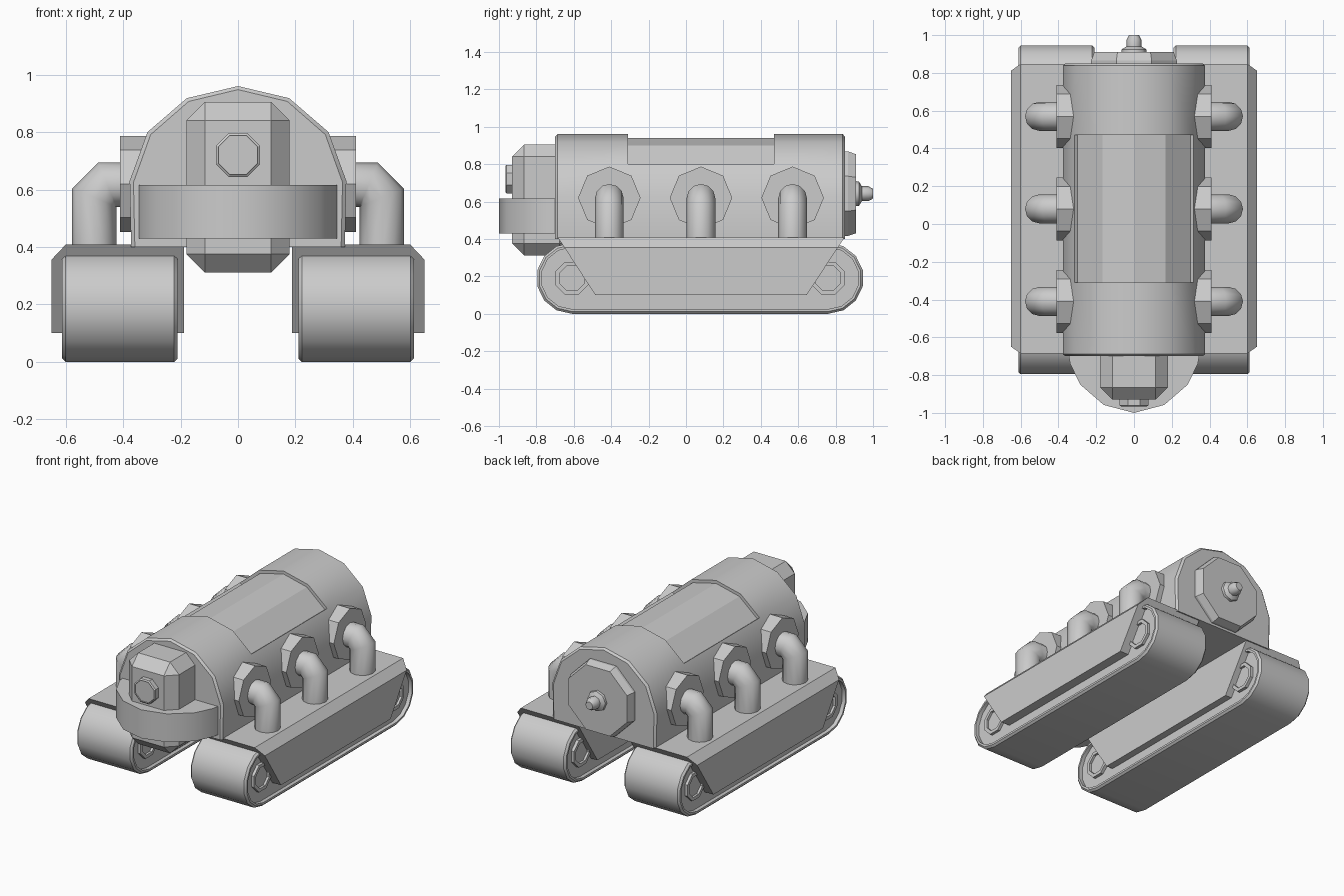
import bpy, bmesh, math
from mathutils import Vector

if "Cube" in bpy.data.objects:
    bpy.data.objects.remove(bpy.data.objects["Cube"])


def loft(name, sections, smooth=35):
    """Skin a list of matching closed sections and cap both ends."""
    bm = bmesh.new()
    rings = [[bm.verts.new(p) for p in s] for s in sections]
    n = len(rings[0])
    for a, b in zip(rings, rings[1:]):
        for i in range(n):
            j = (i + 1) % n
            bm.faces.new((a[i], a[j], b[j], b[i]))
    bm.faces.new(rings[0])
    bm.faces.new(rings[-1])
    bmesh.ops.remove_doubles(bm, verts=bm.verts, dist=1e-5)
    bmesh.ops.recalc_face_normals(bm, faces=bm.faces)
    me = bpy.data.meshes.new(name)
    bm.to_mesh(me)
    bm.free()
    ob = bpy.data.objects.new(name, me)
    bpy.context.collection.objects.link(ob)
    if smooth:
        bpy.ops.object.select_all(action='DESELECT')
        ob.select_set(True)
        bpy.context.view_layer.objects.active = ob
        bpy.ops.object.shade_smooth_by_angle(angle=math.radians(smooth))
    return ob


def ring(n, r, turn=0.0):
    """Regular polygon as 2D points."""
    return [(r * math.cos(2 * math.pi * (i + turn) / n),
             r * math.sin(2 * math.pi * (i + turn) / n)) for i in range(n)]


def lathe(name, axis, centre, steps, n=8, turn=0.0, smooth=0):
    """Turned part along x or y; steps are (radius, position on the axis)."""
    secs = []
    for r, d in steps:
        if axis == 'x':
            secs.append([(d, centre[0] + u, centre[1] + v) for u, v in ring(n, r, turn)])
        else:
            secs.append([(centre[0] + u, d, centre[1] + v) for u, v in ring(n, r, turn)])
    return loft(name, secs, smooth)


def mirrored(half):
    """Right half from bottom to top centre -> full closed outline."""
    return half + [(-x, z) for x, z in half[-2::-1]]


# Hull: arched barrel with bevelled ends and a sunken roof panel
hull = mirrored([(.372, .40), (.377, .63), (.315, .80), (.315, .80), (.178, .918), (0, .96)])
sunk = mirrored([(.372, .40), (.377, .63), (.315, .80), (.298, .788), (.168, .90), (0, .94)])
small = [(x * .965, .40 + (z - .40) * .978) for x, z in hull]
stations = [(small, -.70), (hull, -.688), (hull, -.31), (sunk, -.31),
            (sunk, .47), (hull, .47), (hull, .838), (small, .85)]
body = loft("hull", [[(x, y, z) for x, z in prof] for prof, y in stations])
for p in body.data.polygons:
    if abs(p.center.y - .08) < .2 and p.center.z > .8:
        p.use_smooth = False

# Head: block with chamfered edges
bm = bmesh.new()
bmesh.ops.create_cube(bm, size=1)
for v in bm.verts:
    v.co = Vector((v.co.x * .36, -.77 + v.co.y * .32, .608 + v.co.z * .595))
bmesh.ops.bevel(bm, geom=bm.edges[:], offset=.065, segments=1, affect='EDGES')
me = bpy.data.meshes.new("head_block")
bm.to_mesh(me)
bm.free()
bpy.context.collection.objects.link(bpy.data.objects.new("head_block", me))

# Eye on the head
lathe("eye_lens", 'y', (0, .72),
      [(.083, -.90), (.083, -.96), (.074, -.966), (.074, -.958)], turn=.5)

# Rounded front bumper
half = [(.348, -.68), (.338, -.74), (.285, -.85), (.16, -.958), (0, -1.0)]
loft("front_bumper", [[(x, y, z) for x, y in mirrored(half)] for z in (.43, .615)])

# Rear hatch and nozzle
lathe("rear_hatch", 'y', (0, .642), [(.245, .83), (.245, .865), (.228, .91)], turn=.5)
lathe("rear_nozzle", 'y', (0, .642),
      [(.068, .90), (.065, .925), (.04, .94), (.04, .975), (.026, 1.0)], smooth=50)


def stadium(r, x, k=7):
    """Belt outline round the two end wheels."""
    pts = []
    for cy, start in ((.76, -90), (-.61, 90)):
        for i in range(k + 1):
            a = math.radians(start + 180 * i / k)
            pts.append((x, cy + r * math.cos(a), .19 + r * math.sin(a)))
    return pts


for s, side in ((1, "right"), (-1, "left")):
    # Track belt with recessed sides
    belt = [(.165, .235), (.165, .21), (.178, .21), (.19, .222),
            (.19, .60), (.178, .612), (.165, .612), (.165, .587)]
    loft(side + "_track_belt", [stadium(r, s * x) for r, x in belt])

    # Wheel hubs at both ends of the track
    for cy, end in ((-.61, "front"), (.76, "rear")):
        lathe(f"{side}_{end}_hub", 'x', (cy, .19),
              [(.072, s * .23), (.072, s * .215), (.095, s * .215),
               (.095, s * .605), (.072, s * .605), (.072, s * .59)], turn=.5)

    # Track cover: slanted ends, chamfered outer top edge
    cover = []
    for x, top in ((.188, .408), (.60, .408), (.65, .355)):
        ya = -.685 + (.408 - top) * .65
        yb = .847 - (.408 - top) * .65
        cover.append([(s * x, ya, top), (s * x, yb, top),
                      (s * x, .645, .10), (s * x, -.485, .10)])
    # keep the lower side wall vertical by setting it at full width
    for p, q in ((0, 2), (1, 3)):
        for k in (2, 3):
            cover[1][k] = (s * .60, cover[1][k][1], .10)
    loft(side + "_track_cover", cover, 0)

    # Side ports with elbow pipes
    for i, y in enumerate((-.41, .08, .57), 1):
        lathe(f"{side}_port_{i}", 'x', (y, .62), [(.167, s * .27), (.167, s * .41)])
        r, t = .077, math.tan(math.radians(22.5))
        secs = [[] for _ in range(4)]
        for u, v in ring(12, r):
            secs[0].append((s * .36, y + u, .617 + v))
            secs[1].append((s * (.455 + v * t), y + u, .617 + v))
            secs[2].append((s * (.50 + v), y + u, .572 + v * t))
            secs[3].append((s * (.50 + v), y + u, .38))
        loft(f"{side}_elbow_pipe_{i}", secs, 50)
